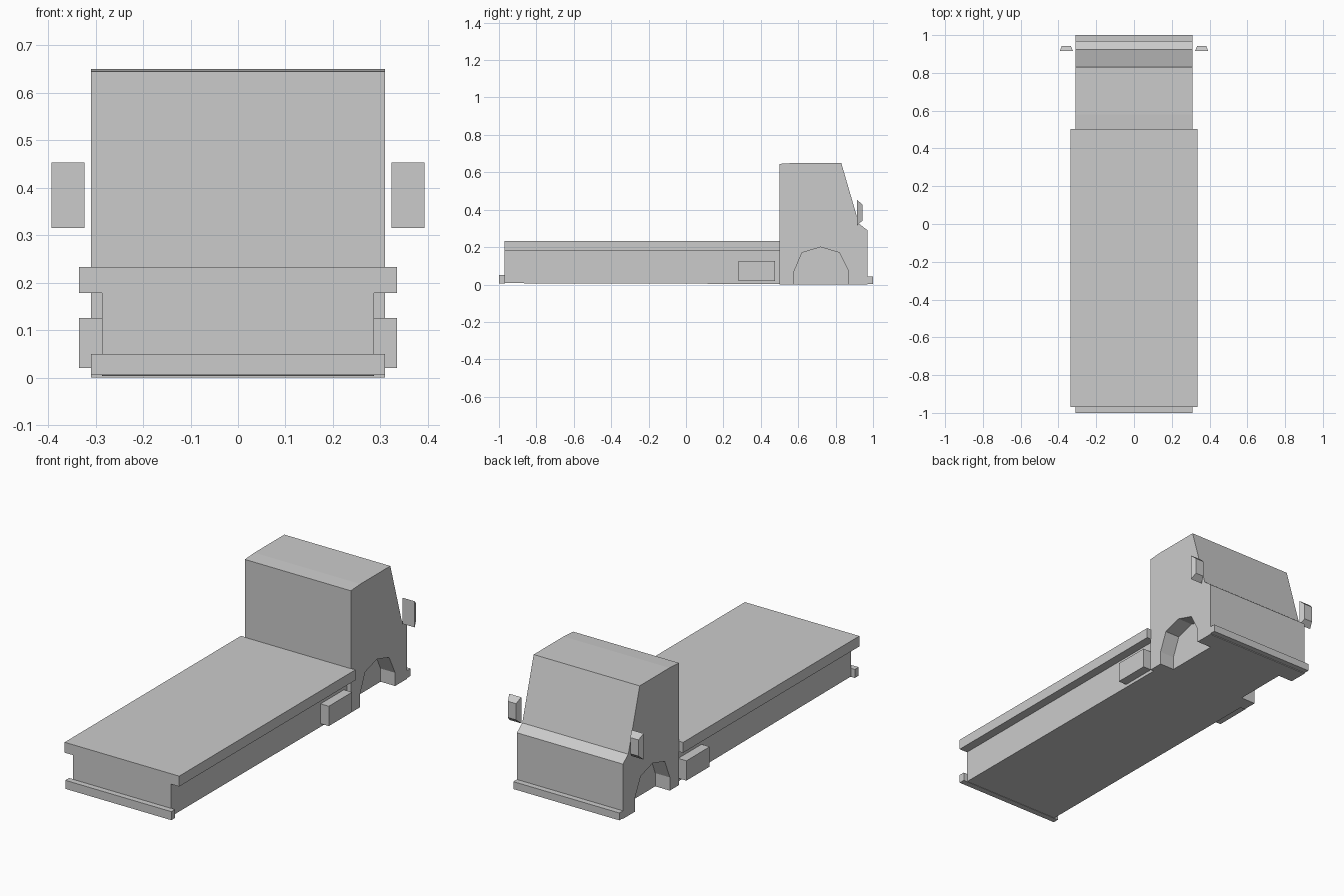
import bpy, bmesh

if "Cube" in bpy.data.objects:
    bpy.data.objects.remove(bpy.data.objects["Cube"])


def extrude_profile(name, pts, x0, x1):
    """Solid made from a (y, z) side profile, extruded from x0 to x1."""
    bm = bmesh.new()
    face = bm.faces.new([bm.verts.new((x0, y, z)) for y, z in pts])
    new = bmesh.ops.extrude_face_region(bm, geom=[face])["geom"]
    verts = [g for g in new if isinstance(g, bmesh.types.BMVert)]
    bmesh.ops.translate(bm, verts=verts, vec=(x1 - x0, 0, 0))
    bmesh.ops.recalc_face_normals(bm, faces=bm.faces)
    mesh = bpy.data.meshes.new(name)
    bm.to_mesh(mesh)
    bm.free()
    obj = bpy.data.objects.new(name, mesh)
    bpy.context.collection.objects.link(obj)
    return obj


def box(name, x0, x1, y0, y1, z0, z1):
    return extrude_profile(name, [(y0, z0), (y1, z0), (y1, z1), (y0, z1)], x0, x1)


# Cab with sloped windscreen
cab = extrude_profile("cab", [
    (0.50, 0.0), (0.97, 0.0), (0.97, 0.29), (0.925, 0.325),
    (0.83, 0.65), (0.58, 0.65), (0.50, 0.645)], -0.31, 0.31)

# Wheel arches cut into both cab sides
arch = [(0.578, -0.05), (0.578, 0.07), (0.62, 0.17), (0.72, 0.20),
        (0.82, 0.17), (0.87, 0.07), (0.87, -0.05)]
for side in (-1, 1):
    cutter = extrude_profile("wheel_arch_cutter", arch, side * 0.225, side * 0.4)
    cutter.hide_render = True
    mod = cab.modifiers.new("wheel_arch", "BOOLEAN")
    mod.operation = "DIFFERENCE"
    mod.solver = "EXACT"
    mod.object = cutter
    bpy.context.view_layer.objects.active = cab
    bpy.ops.object.modifier_apply(modifier=mod.name)
    bpy.data.objects.remove(cutter)

# Load bed: lower body and overhanging deck
extrude_profile("bed_body", [(-0.97, 0.007), (0.50, 0.003), (0.50, 0.18), (-0.97, 0.18)],
                -0.287, 0.287)
box("bed_deck", -0.335, 0.335, -0.97, 0.503, 0.178, 0.233)

# Bumpers
box("rear_bumper", -0.31, 0.31, -1.0, -0.968, 0.005, 0.05)
box("front_bumper", -0.31, 0.31, 0.968, 1.0, 0.004, 0.043)

for side, label in ((-1, "left"), (1, "right")):
    # Fuel tanks under the deck
    box(label + "_tank", side * 0.28, side * 0.335, 0.28, 0.475, 0.02, 0.125)

    # Mirrors, tapering towards the cab front
    mirror = box(label + "_mirror", side * 0.323, side * 0.393, 0.915, 0.943, 0.315, 0.453)
    for v in mirror.data.vertices:
        if v.co.y > 0.93:
            v.co.x = side * 0.358 + (v.co.x - side * 0.358) * 0.68
            v.co.z = 0.384 + (v.co.z - 0.384) * 0.62
